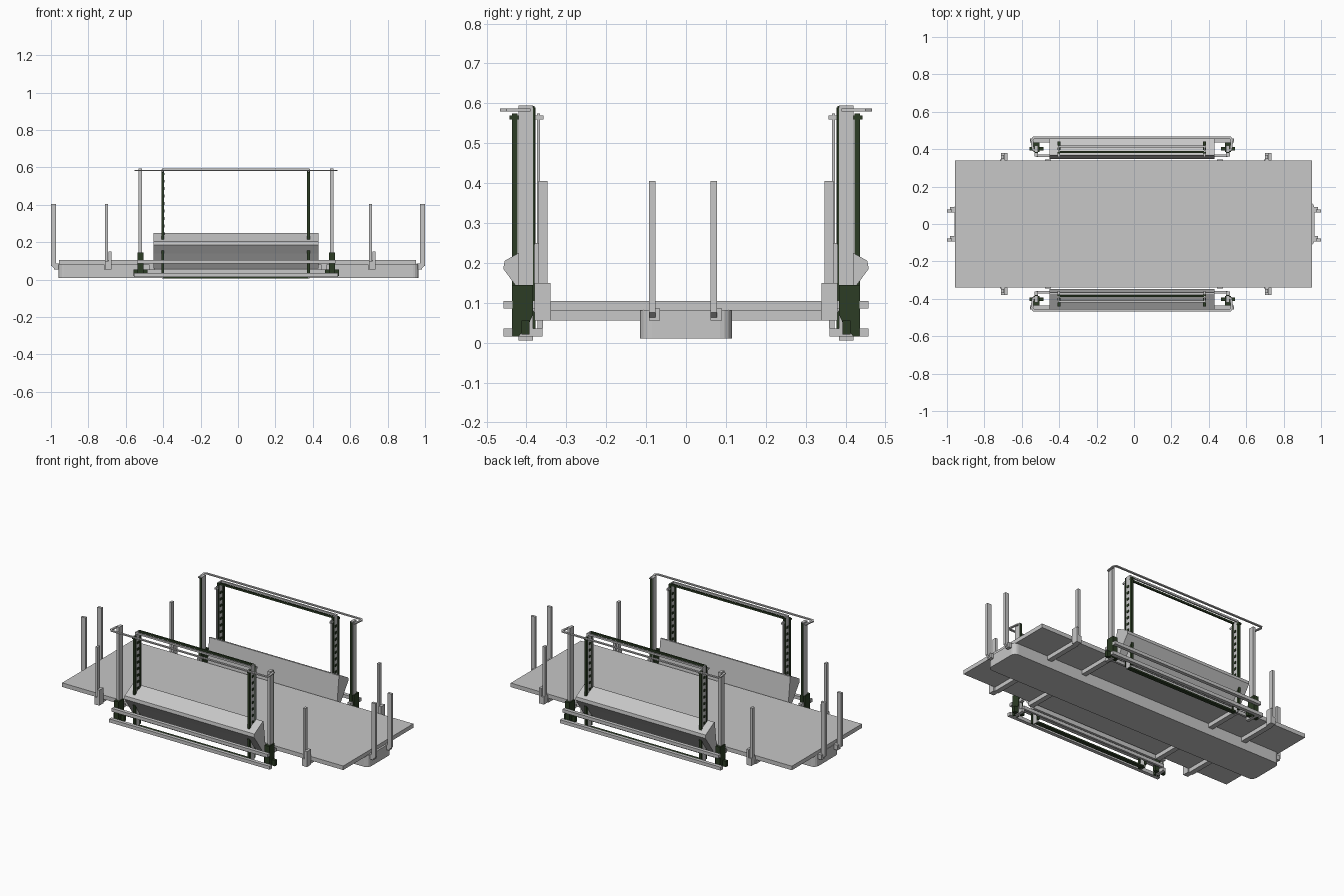
import bpy, bmesh, math
from mathutils import Vector


def material(name, rgb):
    m = bpy.data.materials.new(name)
    m.diffuse_color = (*rgb, 1)
    return m


GREY = material("light_grey", (0.57, 0.57, 0.57))
GREEN = material("dark_green", (0.025, 0.045, 0.018))


def finish(name, bm, mat):
    bmesh.ops.recalc_face_normals(bm, faces=bm.faces)
    me = bpy.data.meshes.new(name)
    bm.to_mesh(me)
    bm.free()
    me.materials.append(mat)
    ob = bpy.data.objects.new(name, me)
    bpy.context.collection.objects.link(ob)
    return ob


def box(name, x0, x1, y0, y1, z0, z1, mat=GREY):
    bm = bmesh.new()
    bmesh.ops.create_cube(bm, size=1)
    for v in bm.verts:
        v.co = Vector(((x0 + x1) / 2 + v.co.x * (x1 - x0),
                       (y0 + y1) / 2 + v.co.y * (y1 - y0),
                       (z0 + z1) / 2 + v.co.z * (z1 - z0)))
    return finish(name, bm, mat)


def prism(name, pts, offset, mat=GREY):
    """Extrude a planar outline of 3D points along an offset."""
    bm = bmesh.new()
    f = bm.faces.new([bm.verts.new(p) for p in pts])
    geo = bmesh.ops.extrude_face_region(bm, geom=[f])["geom"]
    bmesh.ops.translate(bm, vec=offset,
                        verts=[g for g in geo if isinstance(g, bmesh.types.BMVert)])
    return finish(name, bm, mat)


def side_box(name, s, x0, x1, y0, y1, z0, z1, mat=GREY):
    """Box whose y range is mirrored to side s."""
    a, b = sorted((s * y0, s * y1))
    return box(name, x0, x1, a, b, z0, z1, mat)


# Deck and centre beam with rounded ends
box("deck", -0.957, 0.953, -0.34, 0.34, 0.08, 0.105)
r = 0.03
outline = []
for cx, cy, a0 in ((0.935, 0.085, 0), (-0.93, 0.085, 90), (-0.93, -0.085, 180), (0.935, -0.085, 270)):
    for k in range(5):
        a = math.radians(a0 + k * 22.5)
        outline.append((cx + r * math.cos(a), cy + r * math.sin(a), 0.01))
prism("centre_beam", outline, (0, 0, 0.072))

# Cross arms under the deck
for x in (-0.7, -0.46, 0.46, 0.71):
    box("cross_arm", x - 0.016, x + 0.016, -0.345, 0.345, 0.055, 0.082)

# Side stakes, with hooked feet and short pockets
hook = [(0.32, 0.055), (0.355, 0.055), (0.37, 0.07), (0.37, 0.405),
        (0.347, 0.405), (0.347, 0.08), (0.32, 0.08)]
for s in (-1, 1):
    for x, d in ((-0.71, 1), (0.7, 1)):
        prism("side_stake", [(x, s * y, z) for y, z in hook], (0.016, 0, 0))
        side_box("stake_pocket", s, x + 0.018, x + 0.034, 0.34, 0.38, 0.055, 0.15)
        side_box("pocket_foot", s, x, x + 0.034, 0.34, 0.38, 0.055, 0.1)

# End stakes with hooked feet
end_hook = [(0.93, 0.055), (0.975, 0.055), (1.0, 0.075), (1.0, 0.405),
            (0.972, 0.405), (0.972, 0.08), (0.93, 0.08)]
for e in (-1, 1):
    for y in (-0.085, 0.07):
        prism("end_stake", [(e * x, y - 0.008, z) for x, z in end_hook], (0, 0.016, 0))
        a, b = sorted((e * 0.955, e * 0.985))
        box("end_bracket", a, b, y - 0.008, y + 0.02, 0.055, 0.085)

for s in (-1, 1):
    # Folding wedge panel
    wedge = [(0.348, 0.10), (0.366, 0.25), (0.375, 0.25), (0.455, 0.205),
             (0.458, 0.185), (0.425, 0.14), (0.37, 0.06), (0.35, 0.06)]
    prism("wedge_panel", [(-0.452, s * y, z) for y, z in wedge], (0.882, 0, 0))

    # Outer gantry posts
    for x in (-0.522, 0.502):
        side_box("gantry_post", s, x - 0.009, x + 0.009, 0.384, 0.42, 0.015, 0.595)
        side_box("post_lining", s, x - 0.007, x + 0.007, 0.38, 0.384, 0.1, 0.59, GREEN)
        # Green lower brackets with tapered foot
        foot = [(0.384, 0.145), (0.436, 0.145), (0.436, 0.015), (0.42, 0.015),
                (0.395, 0.045), (0.384, 0.07)]
        prism("post_bracket", [(x - 0.016, s * y, z) for y, z in foot], (0.032, 0, 0), GREEN)
        side_box("bracket_plate", s, x - 0.037, x + 0.037, 0.392, 0.412, 0.02, 0.055, GREEN)
        side_box("upper_bar_arm", s, x - 0.01, x + 0.01, 0.36, 0.445, 0.085, 0.105)
        side_box("lower_bar_arm", s, x - 0.01, x + 0.01, 0.36, 0.445, 0.015, 0.036)

    # Step bars
    side_box("upper_step_bar", s, -0.54, 0.52, 0.435, 0.457, 0.085, 0.105)
    side_box("lower_step_bar", s, -0.555, 0.535, 0.435, 0.457, 0.015, 0.036)
    side_box("inner_lower_bar", s, -0.52, 0.5, 0.358, 0.372, 0.035, 0.055)

    # Flat bow across the top of the gantry
    bow = [(-0.545, 0.39), (-0.553, 0.45), (-0.54, 0.467), (0.518, 0.467),
           (0.531, 0.45), (0.523, 0.39), (0.5, 0.39), (0.5, 0.4), (0.513, 0.4),
           (0.517, 0.45), (0.51, 0.455), (-0.53, 0.455), (-0.539, 0.45),
           (-0.535, 0.4), (-0.52, 0.4), (-0.52, 0.39)]
    prism("top_bow", [(x, s * y, 0.58) for x, y in bow], (0, 0, 0.007))

    # Inner lifting frame: green rails with grey core and notches
    for x in (-0.402, 0.377):
        side_box("rail_core", s, x - 0.004, x + 0.004, 0.384, 0.42, 0.005, 0.594)
        side_box("outer_rail", s, x - 0.007, x + 0.007, 0.422, 0.436, 0.015, 0.575, GREEN)
        side_box("inner_rail", s, x - 0.007, x + 0.007, 0.378, 0.386, 0.02, 0.59, GREEN)
        side_box("guide_rod", s, x - 0.004, x + 0.004, 0.366, 0.374, 0.1, 0.575)
        side_box("rod_knob", s, x - 0.006, x + 0.006, 0.357, 0.381, 0.56, 0.57)
        side_box("rail_cap", s, x - 0.008, x + 0.008, 0.42, 0.442, 0.56, 0.57, GREEN)
        for k in range(10):
            z = 0.16 + k * 0.04
            side_box("rail_notch", s, x - 0.008, x + 0.008, 0.395, 0.41, z, z + 0.014, GREEN)
    side_box("top_cross_bar", s, -0.402, 0.377, 0.38, 0.39, 0.583, 0.594, GREEN)
    side_box("top_cross_rod", s, -0.402, 0.377, 0.410, 0.420, 0.583, 0.594)
    side_box("bottom_cross_bar", s, -0.402, 0.377, 0.385, 0.41, 0.005, 0.015, GREEN)
